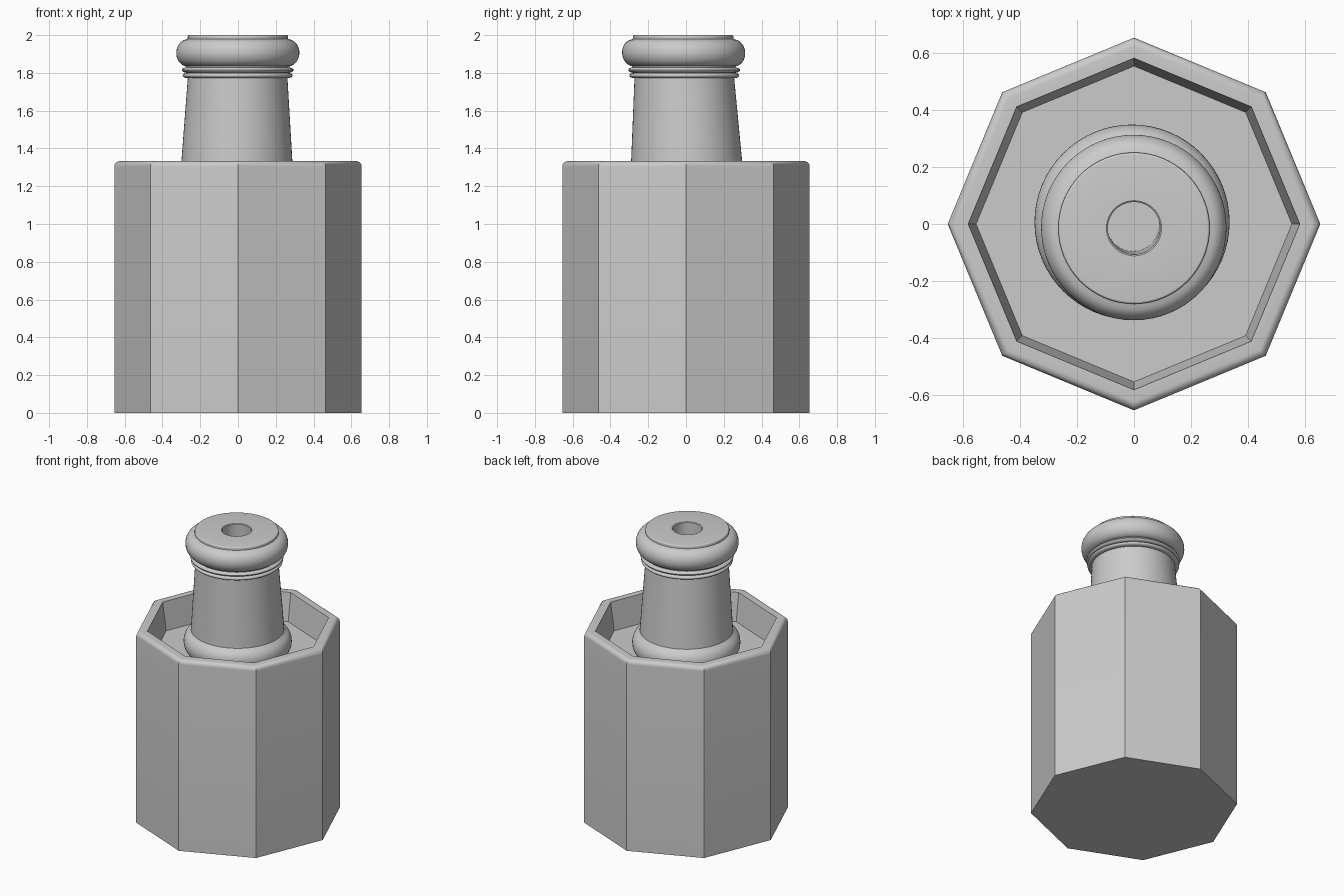
import bpy
import bmesh
import math
from math import cos, sin, radians

cube = bpy.data.objects.get("Cube")
if cube:
    bpy.data.objects.remove(cube, do_unlink=True)

grey = bpy.data.materials.new("plain grey")
grey.use_nodes = True
colour = (0.6, 0.6, 0.6, 1)
grey.diffuse_color = colour
grey.node_tree.nodes["Principled BSDF"].inputs["Base Color"].default_value = colour


def arc(r, z, rad_r, rad_z, start, end, steps):
    """Points of an elliptical arc in the radius/height plane."""
    return [(r + rad_r * cos(radians(start + (end - start) * i / steps)),
             z + rad_z * sin(radians(start + (end - start) * i / steps)))
            for i in range(steps + 1)]


def lathe(name, profile, sides, centre=lambda z: (0, 0)):
    """Spin a bottom-to-top profile into a closed solid with flat ends."""
    bm = bmesh.new()
    rings = []
    for r, z in profile:
        cx, cy = centre(z)
        rings.append([bm.verts.new((cx + r * cos(math.tau * i / sides),
                                    cy + r * sin(math.tau * i / sides), z))
                      for i in range(sides)])
    for a, b in zip(rings, rings[1:]):
        for i in range(sides):
            j = (i + 1) % sides
            bm.faces.new((a[i], a[j], b[j], b[i]))
    bm.faces.new(rings[0][::-1])
    bm.faces.new(rings[-1])
    bmesh.ops.recalc_face_normals(bm, faces=bm.faces)
    mesh = bpy.data.meshes.new(name)
    bm.to_mesh(mesh)
    bm.free()
    mesh.materials.append(grey)
    obj = bpy.data.objects.new(name, mesh)
    bpy.context.collection.objects.link(obj)
    bpy.ops.object.select_all(action="DESELECT")
    obj.select_set(True)
    bpy.context.view_layer.objects.active = obj
    bpy.ops.object.shade_smooth_by_angle(angle=radians(35))
    return obj


# Eight-sided base: straight sides, rounded rim, tapered recess and its floor
base = [(0.655, 0)]
base += arc(0.625, 1.303, 0.03, 0.03, 0, 90, 6)
base += [(0.583, 1.333), (0.555, 1.14)]
lathe("octagonal_base", base, 8)

# Round post: foot bead, tapered neck, two thin rings, large bead, cap and bore
post = [(0.30, 1.13)]
post += arc(0.27, 1.215, 0.073, 0.085, -60, 60, 12)
post += [(0.296, 1.30), (0.264, 1.772)]
post += arc(0.27, 1.786, 0.021, 0.013, -80, 80, 8)
post += arc(0.27, 1.815, 0.026, 0.014, -80, 80, 8)
post += [(0.276, 1.836)]
post += arc(0.265, 1.906, 0.061, 0.072, -72, 80, 16)
post += [(0.266, 1.98), (0.266, 1.992)]
post += arc(0.258, 1.992, 0.008, 0.008, 30, 90, 3)
post += [(0.097, 2.0), (0.092, 1.996), (0.092, 1.6)]


def lean(z):
    t = (z - 1.2) / 0.8
    return -0.007 + 0.007 * t, 0.007 - 0.022 * t


lathe("turned_post", post, 64, lean)
